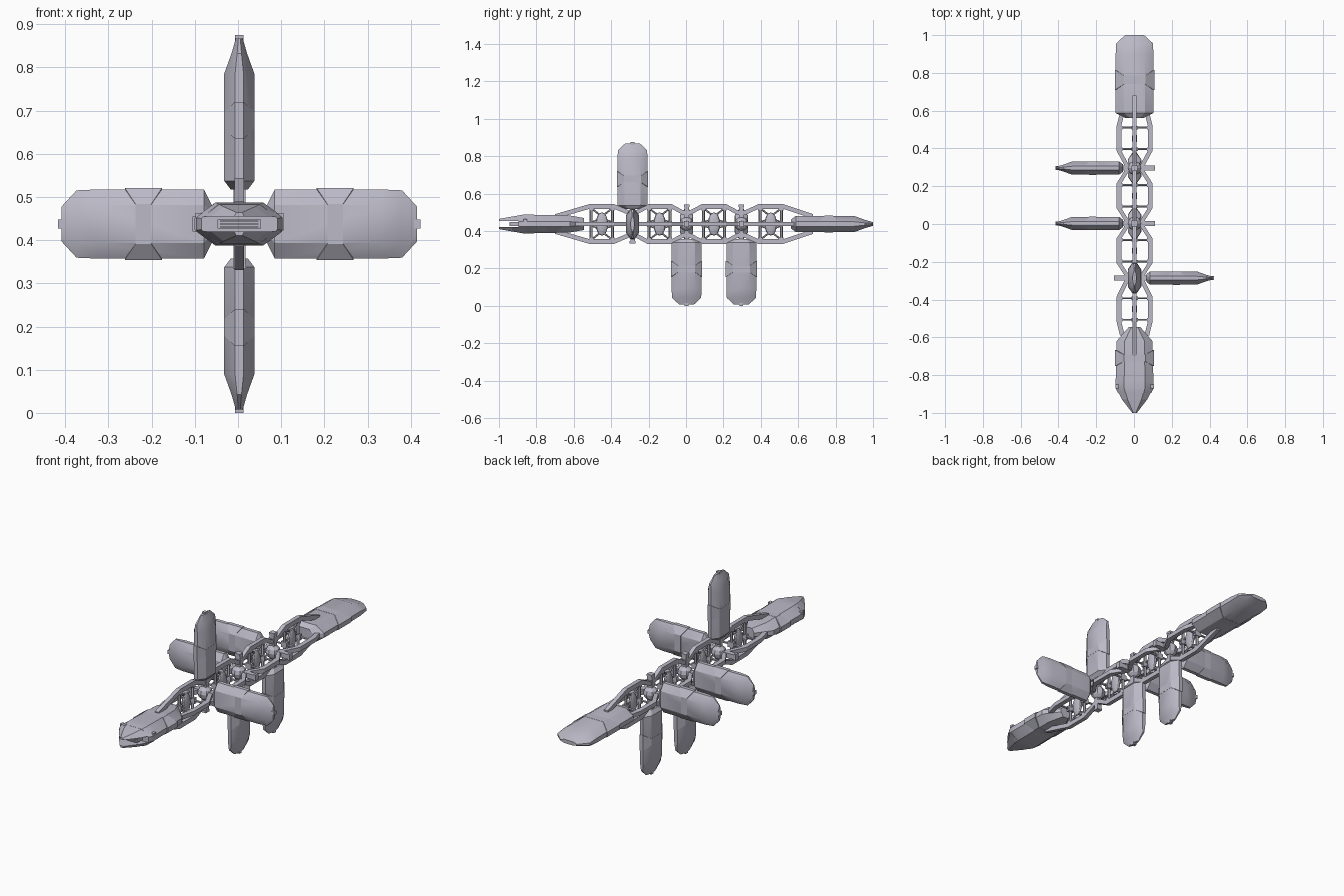
import bpy, bmesh
from mathutils import Matrix, Vector

cube = bpy.data.objects.get("Cube")
if cube:
    bpy.data.objects.remove(cube, do_unlink=True)

# One hull colour
hull = bpy.data.materials.new("pale_lavender_grey")
hull.use_nodes = True
colour = (0.50, 0.49, 0.57, 1)
hull.diffuse_color = colour
hull.node_tree.nodes["Principled BSDF"].inputs["Base Color"].default_value = colour

CENTRE = Vector((0.003, 0, 0.4375))
X, Y, Z = Vector((1, 0, 0)), Vector((0, 1, 0)), Vector((0, 0, 1))


def finish(name, bm, smooth=False):
    bmesh.ops.recalc_face_normals(bm, faces=bm.faces)
    mesh = bpy.data.meshes.new(name)
    bm.to_mesh(mesh)
    bm.free()
    mesh.materials.append(hull)
    obj = bpy.data.objects.new(name, mesh)
    obj.location = CENTRE
    bpy.context.collection.objects.link(obj)
    if smooth:
        bpy.ops.object.select_all(action='DESELECT')
        obj.select_set(True)
        bpy.context.view_layer.objects.active = obj
        bpy.ops.object.shade_smooth_by_angle(angle=0.5)
    return obj


def loft(bm, rings, frame=Matrix()):
    """Skin a list of point rings and cap both ends."""
    rows = [[bm.verts.new(frame @ Vector(p)) for p in ring] for ring in rings]
    for a, b in zip(rows, rows[1:]):
        for i in range(len(a)):
            j = (i + 1) % len(a)
            bm.faces.new((a[i], a[j], b[j], b[i]))
    bm.faces.new(rows[0][::-1])
    bm.faces.new(rows[-1])


def box(bm, centre, size):
    m = Matrix.Translation(centre) @ Matrix.Diagonal((*size, 1))
    bmesh.ops.create_cube(bm, size=1, matrix=m)


def bar(bm, a, b, radius, sides=6):
    a, b = Vector(a), Vector(b)
    d = b - a
    m = Matrix.Translation((a + b) / 2) @ d.to_track_quat('Z', 'Y').to_matrix().to_4x4()
    bmesh.ops.create_cone(bm, segments=sides, radius1=radius, radius2=radius,
                          depth=d.length, cap_ends=True, matrix=m)


def octagon(t, broad, thin, spread=0, pinch=0):
    """Flattened eight sided section; spread shifts edges and pinch shifts faces."""
    half = [(1, -.28), (1, .28), (.55, 1), (-.55, 1)]
    pts = half + [(-u, -v) for u, v in half]
    return [(u * broad, v * thin, t + (spread if abs(u) == 1 else pinch)) for u, v in pts]


def axes(direction, broad, thin, root, scale=1):
    m = Matrix((broad * scale, thin * scale, direction * scale)).transposed().to_4x4()
    return Matrix.Translation(direction * root) @ m


def band(bm, frame, t, broad, thin):
    loft(bm, [octagon(t, broad * .97, thin * .95, -.043, -.018),
              octagon(t, broad, thin, -.043, -.018),
              octagon(t, broad, thin, .043, .018),
              octagon(t, broad * .97, thin * .95, .043, .018)], frame)


def pod(name, frame, nub=True):
    bm = bmesh.new()
    loft(bm, [octagon(*s) for s in ((0, .04, .02), (.02, .08, .035), (.268, .08, .035),
                                    (.315, .078, .018), (.35, .04, .008))], frame)
    finish(name, bm, True)
    bm = bmesh.new()
    band(bm, frame, .16, .0835, .0357)
    if nub:
        ring = [(-.01, -.01), (.01, -.01), (.01, .01), (-.01, .01)]
        loft(bm, [[(u, v, t) for u, v in ring] for t in (.335, .3575)], frame)
    finish(name + "_band", bm)


# Side pods at the three nodes, and the aft module
nodes = (-.286, .003, .296)
for i, (y, side, up) in enumerate(zip(nodes, (1, -1, -1), (1, -1, -1))):
    here = Matrix.Translation((0, y, 0))
    pod(f"side_pod_{i}", here @ axes(X * side, Z, Y, .062))
    pod(f"vertical_pod_{i}", here @ axes(Z * up, Y, X, .08))
pod("aft_module", axes(Y, X, Z, .5625, 1.25), nub=False)

# Forward module with an open bow
bow = axes(-Y, X, Z, .545)
bm = bmesh.new()
loft(bm, [octagon(*s) for s in ((0, .03, .032), (.075, .095, .045),
                                (.29, .1, .05), (.325, .1, .05), (.35, .088, .046))], bow)
finish("forward_module", bm, True)
bm = bmesh.new()
band(bm, bow, .165, .104, .0475)
finish("forward_module_band", bm)
bm = bmesh.new()
for s in (1, -1):
    rings = []
    for t, w, top in ((.32, .1, .05), (.385, .066, .04), (.455, .012, .027)):
        rings.append([(-w, s * .017, t), (w, s * .017, t),
                      (w * .55, s * top, t), (-w * .55, s * top, t)])
    loft(bm, rings, bow)
    box(bm, (s * .092, -.86, .02), (.02, .02, .012))
finish("bow_jaws", bm)
bm = bmesh.new()
box(bm, (0, -.905, 0), (.1, .07, .022))
for z in (-.007, 0, .007):
    box(bm, (0, -.942, z), (.09, .008, .003))
finish("bow_dock", bm)

# Four wavy rails: top and bottom, left and right
bays = (-.45, -.1415, .1495, .453)


def rail(name, out, across, high, low, ends):
    path = [ends[0]]
    for i, c in enumerate(bays):
        path += [(c - .065, high), (c + .065, high)]
        if i < 3:
            path += [(nodes[i] - .018, low), (nodes[i] + .018, low)]
    path.append(ends[1])
    w = .0125
    bm = bmesh.new()
    loft(bm, [[Y * y + out * (r + a * w) + across * (b * w * .9)
               for a, b in ((-1, -1), (1, -1), (1, 1), (-1, 1))] for y, r in path])
    finish(name, bm)


for s, v, h in ((1, "upper", "left"), (-1, "lower", "right")):
    rail(v + "_rail", Z * s, X, .094, .06, ((-.70, .04), (.68, .04)))
    rail(h + "_rail", X * s, Z, .083, .043, ((-.59, .065), (.59, .065)))

# Bay frames, flat tanks and their braces
for i, c in enumerate(bays):
    bm = bmesh.new()
    for y in (c - .057, c + .057):
        bar(bm, (-.08, y, 0), (.08, y, 0), .006)
        bar(bm, (0, y, -.09), (0, y, .09), .008)
        box(bm, (0, y, 0), (.035, .018, .03))
        for s in (1, -1):
            box(bm, (s * .072, y, 0), (.014, .02, .022))
            box(bm, (0, y, s * .078), (.022, .02, .014))
            bar(bm, (0, c, s * .04), (0, y, s * .085), .005)
            bar(bm, (0, c, s * .03), (0, y, s * .01), .004)
    finish(f"bay_frame_{i}", bm)
    bm = bmesh.new()
    shape = Matrix.Translation((0, c, 0)) @ Matrix.Diagonal((.014, .033, .062, 1))
    bmesh.ops.create_uvsphere(bm, u_segments=12, v_segments=8, radius=1, matrix=shape)
    finish(f"bay_tank_{i}", bm, True)

# Node hubs with four docking stems each
for i, y in enumerate(nodes):
    bm = bmesh.new()
    bmesh.ops.create_uvsphere(bm, u_segments=8, v_segments=6, radius=.038,
                              matrix=Matrix.Translation((0, y, 0)))
    box(bm, (0, y, 0), (.2, .026, .026))
    box(bm, (0, y, 0), (.028, .024, .2))
    for s in (1, -1):
        box(bm, (s * .102, y, 0), (.012, .026, .034))
        box(bm, (0, y, s * .098), (.03, .03, .012))
    finish(f"node_hub_{i}", bm)
